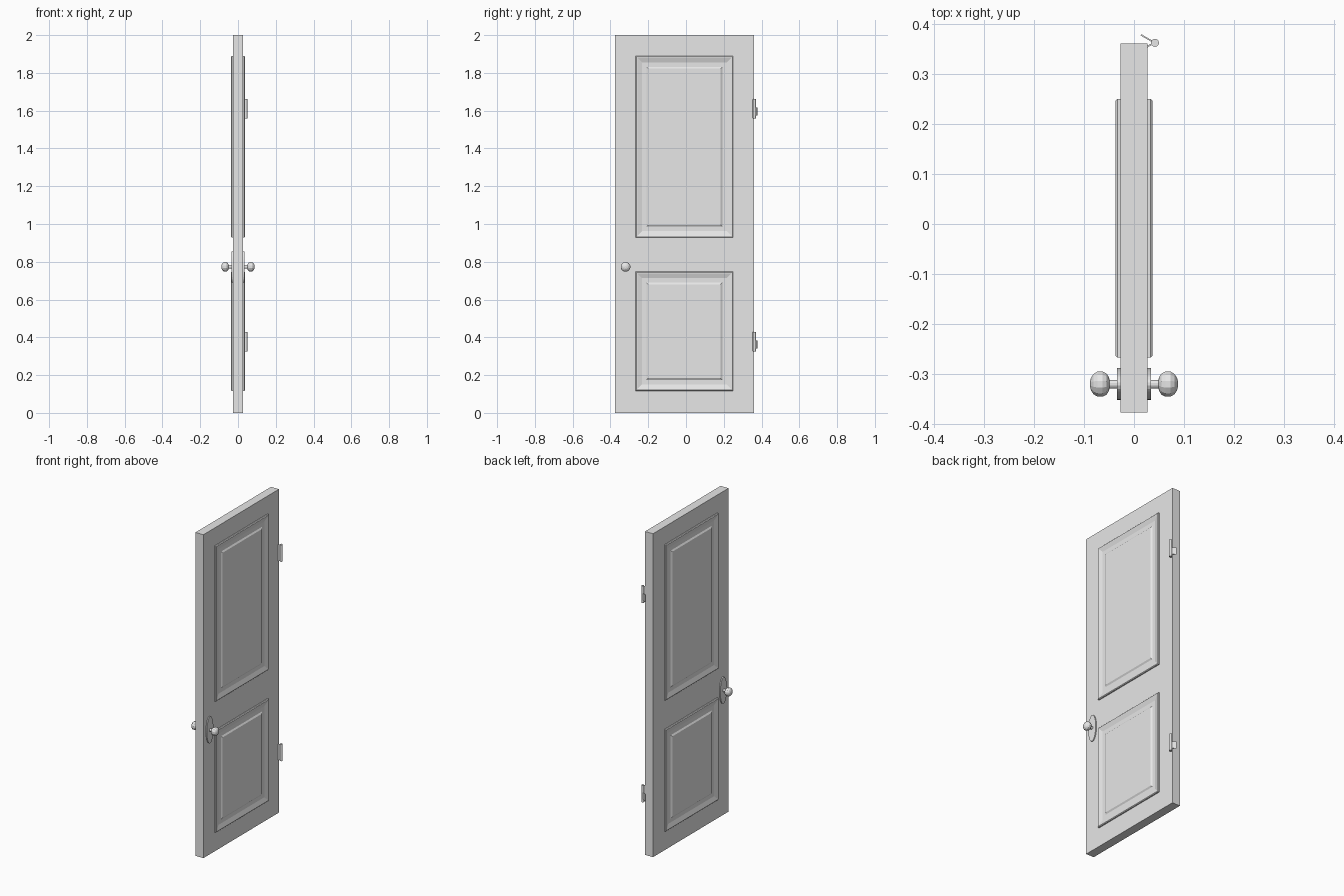
import bpy, bmesh, math
from mathutils import Matrix, Vector

cube = bpy.data.objects.get("Cube")
if cube:
    bpy.data.objects.remove(cube, do_unlink=True)

grey = bpy.data.materials.new("light_grey")
grey.use_nodes = True
grey.diffuse_color = (0.8, 0.8, 0.8, 1)
grey.node_tree.nodes["Principled BSDF"].inputs["Base Color"].default_value = (0.8, 0.8, 0.8, 1)

HALF = 0.027            # half the slab thickness
Y_MIN, Y_MAX = -0.377, 0.361


def finish(bm, name):
    bmesh.ops.recalc_face_normals(bm, faces=bm.faces)
    mesh = bpy.data.meshes.new(name)
    bm.to_mesh(mesh)
    bm.free()
    mesh.materials.append(grey)
    obj = bpy.data.objects.new(name, mesh)
    bpy.context.collection.objects.link(obj)
    return obj


def loft(name, loops):
    """Skin a stack of equal-length point loops and cap both ends."""
    bm = bmesh.new()
    rings = [[bm.verts.new(p) for p in loop] for loop in loops]
    n = len(rings[0])
    for a, b in zip(rings, rings[1:]):
        for i in range(n):
            j = (i + 1) % n
            bm.faces.new((a[i], a[j], b[j], b[i]))
    bm.faces.new(rings[0])
    bm.faces.new(rings[-1])
    return finish(bm, name)


def box(name, low, high, turn=0.0):
    """Box between two corners, turned about the vertical through its middle."""
    low, high = Vector(low), Vector(high)
    bm = bmesh.new()
    bmesh.ops.create_cube(bm, size=1)
    bmesh.ops.scale(bm, vec=high - low, verts=bm.verts)
    bmesh.ops.rotate(bm, matrix=Matrix.Rotation(turn, 3, 'Z'), verts=bm.verts)
    bmesh.ops.translate(bm, vec=(low + high) / 2, verts=bm.verts)
    return finish(bm, name)


def ring(x, ry, rz, y, z, sides):
    """Ellipse of points facing along x."""
    steps = [2 * math.pi * (i + 0.5) / sides for i in range(sides)]
    return [(x, y + ry * math.cos(t), z + rz * math.sin(t)) for t in steps]


# Door slab
box("door_slab", (-HALF, Y_MIN, 0), (HALF, Y_MAX, 2))

# Moulded panels: (inset, distance from the slab's middle plane)
PANEL_PROFILE = [(0, 0.02), (0, 0.033), (0.004, 0.037), (0.009, 0.037),
                 (0.034, 0.029), (0.058, 0.029), (0.067, 0.035)]


def panel(name, side, z0, z1):
    y0, y1 = -0.267, 0.25
    loops = []
    for d, x in PANEL_PROFILE:
        loops.append([(side * x, y0 + d, z0 + d), (side * x, y1 - d, z0 + d),
                      (side * x, y1 - d, z1 - d), (side * x, y0 + d, z1 - d)])
    loft(name, loops)


# Knob with stem: (distance from the middle plane, radius)
KNOB_PROFILE = [(0.02, 0.009), (0.049, 0.009), (0.05, 0.014), (0.055, 0.022),
                (0.063, 0.026), (0.073, 0.026), (0.081, 0.021),
                (0.086, 0.013), (0.088, 0.005)]
KNOB_Y, KNOB_Z = -0.32, 0.773

for side, label in ((1, "left"), (-1, "right")):
    panel("upper_panel_" + label, side, 0.928, 1.89)
    panel("lower_panel_" + label, side, 0.117, 0.748)
    loft("knob_" + label,
         [ring(side * x, r, r, KNOB_Y, KNOB_Z, 12) for x, r in KNOB_PROFILE])
    # Oval plate behind the knob
    loft("knob_plate_" + label,
         [ring(side * x, 0.032, 0.083, KNOB_Y, KNOB_Z, 32) for x in (0.02, 0.0335)])


# Hinges: barrel, short leaf on the door and slanted free leaf
def hinge(name, z):
    bm = bmesh.new()
    bmesh.ops.create_cone(bm, cap_ends=True, segments=12, radius1=0.008,
                          radius2=0.008, depth=0.105,
                          matrix=Matrix.Translation((0.042, 0.362, z)))
    finish(bm, name + "_barrel")
    box(name + "_door_leaf", (0.024, 0.356, z - 0.05), (0.04, 0.359, z + 0.05),
        math.radians(30))
    box(name + "_free_leaf", (0.012, 0.3695, z - 0.036), (0.04, 0.3725, z + 0.007),
        math.radians(-30))


hinge("lower_hinge", 0.377)
hinge("upper_hinge", 1.61)
